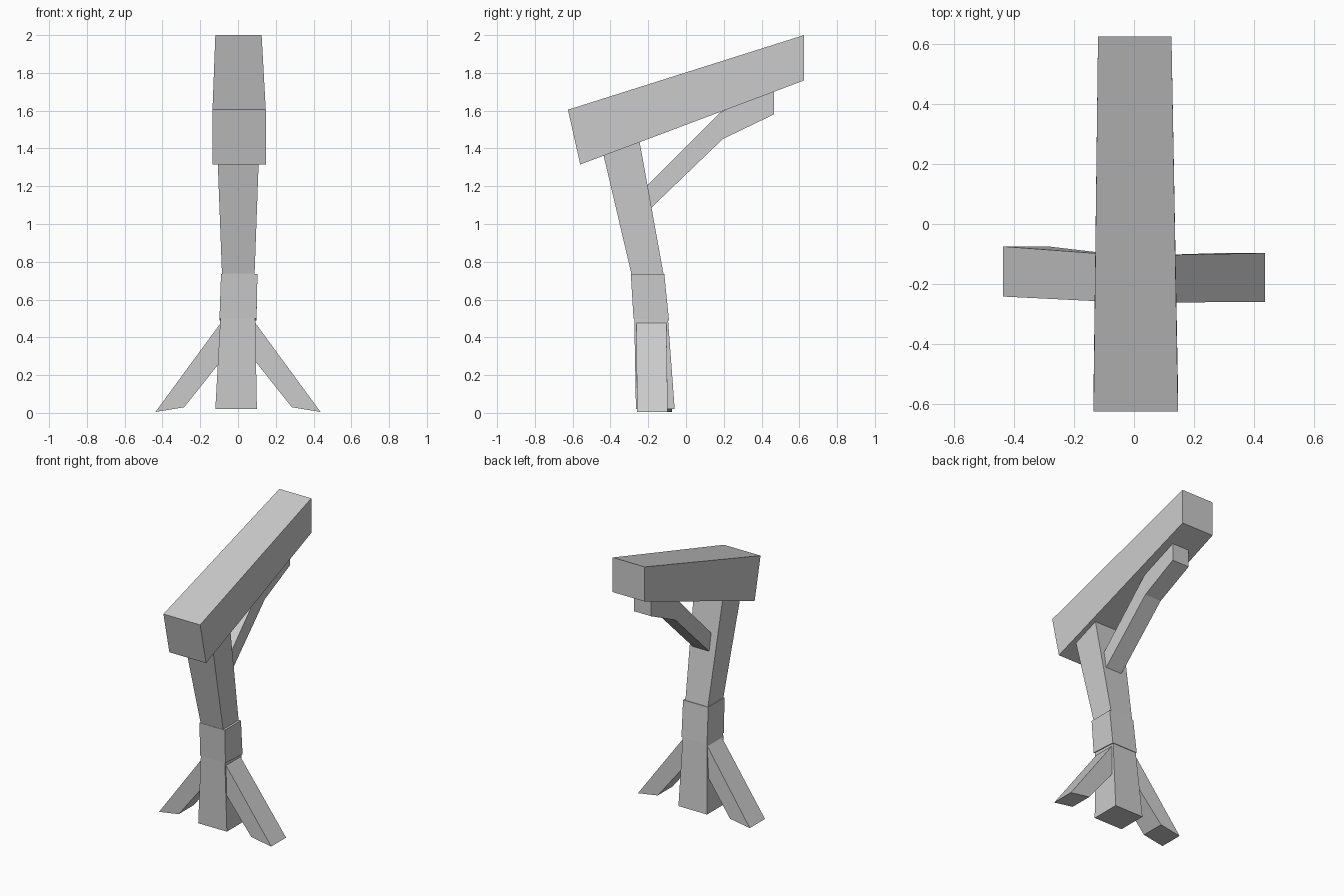
import bpy
import bmesh

cube = bpy.data.objects.get("Cube")
if cube:
    bpy.data.objects.remove(cube, do_unlink=True)

GREY = 0.6
mat = bpy.data.materials.new("plain grey")
mat.use_nodes = True
mat.diffuse_color = (GREY, GREY, GREY, 1)
mat.node_tree.nodes["Principled BSDF"].inputs["Base Color"].default_value = (GREY, GREY, GREY, 1)


def timber(name, sections, across="x"):
    """Four-sided bar through sections: (edge point, edge point, width range).
    Edge points are (y, z) when the width runs along x, else (x, z)."""
    def place(p, w):
        return (w, p[0], p[1]) if across == "x" else (p[0], w, p[1])

    bm = bmesh.new()
    rings = []
    for a, b, (lo, hi) in sections:
        corners = (place(a, lo), place(a, hi), place(b, hi), place(b, lo))
        rings.append([bm.verts.new(c) for c in corners])
    for r, s in zip(rings, rings[1:]):
        for i in range(4):
            j = (i + 1) % 4
            bm.faces.new((r[i], r[j], s[j], s[i]))
    bm.faces.new(rings[0])
    bm.faces.new(rings[-1])
    bmesh.ops.recalc_face_normals(bm, faces=bm.faces)
    mesh = bpy.data.meshes.new(name)
    bm.to_mesh(mesh)
    bm.free()
    mesh.materials.append(mat)
    obj = bpy.data.objects.new(name, mesh)
    bpy.context.collection.objects.link(obj)
    return obj


# Sloping top beam
timber("top_beam", [
    ((-0.625, 1.605), (-0.56, 1.315), (-0.135, 0.147)),
    ((0.625, 2.0), (0.625, 1.76), (-0.12, 0.125)),
])

# Leaning upper post, its top buried in the beam
timber("upper_post", [
    ((-0.28, 0.68), (-0.11, 0.68), (-0.083, 0.087)),
    ((-0.29, 0.74), (-0.12, 0.74), (-0.085, 0.088)),
    ((-0.445, 1.40), (-0.25, 1.46), (-0.11, 0.112)),
])

# Collar joining the two posts
timber("collar", [
    ((-0.292, 0.735), (-0.115, 0.735), (-0.09, 0.103)),
    ((-0.278, 0.50), (-0.09, 0.49), (-0.098, 0.098)),
])

# Lower post, widening to the foot
timber("lower_post", [
    ((-0.275, 0.56), (-0.10, 0.56), (-0.09, 0.09)),
    ((-0.265, 0.02), (-0.06, 0.02), (-0.12, 0.10)),
])

# Splayed side legs
for name, side, tip in (("left_leg", 1, (-0.26, -0.097)),
                        ("right_leg", -1, (-0.242, -0.075))):
    timber(name, [
        ((side * 0.03, 0.56), (side * 0.03, 0.35), (-0.262, -0.105)),
        ((side * 0.437, 0.005), (side * 0.285, 0.03), tip),
    ], across="y")

# Bent brace under the beam
timber("brace", [
    ((-0.23, 1.18), (-0.19, 1.08), (-0.05, 0.075)),
    ((0.18, 1.59), (0.195, 1.45), (-0.055, 0.07)),
    ((0.465, 1.72), (0.465, 1.58), (-0.058, 0.072)),
])
